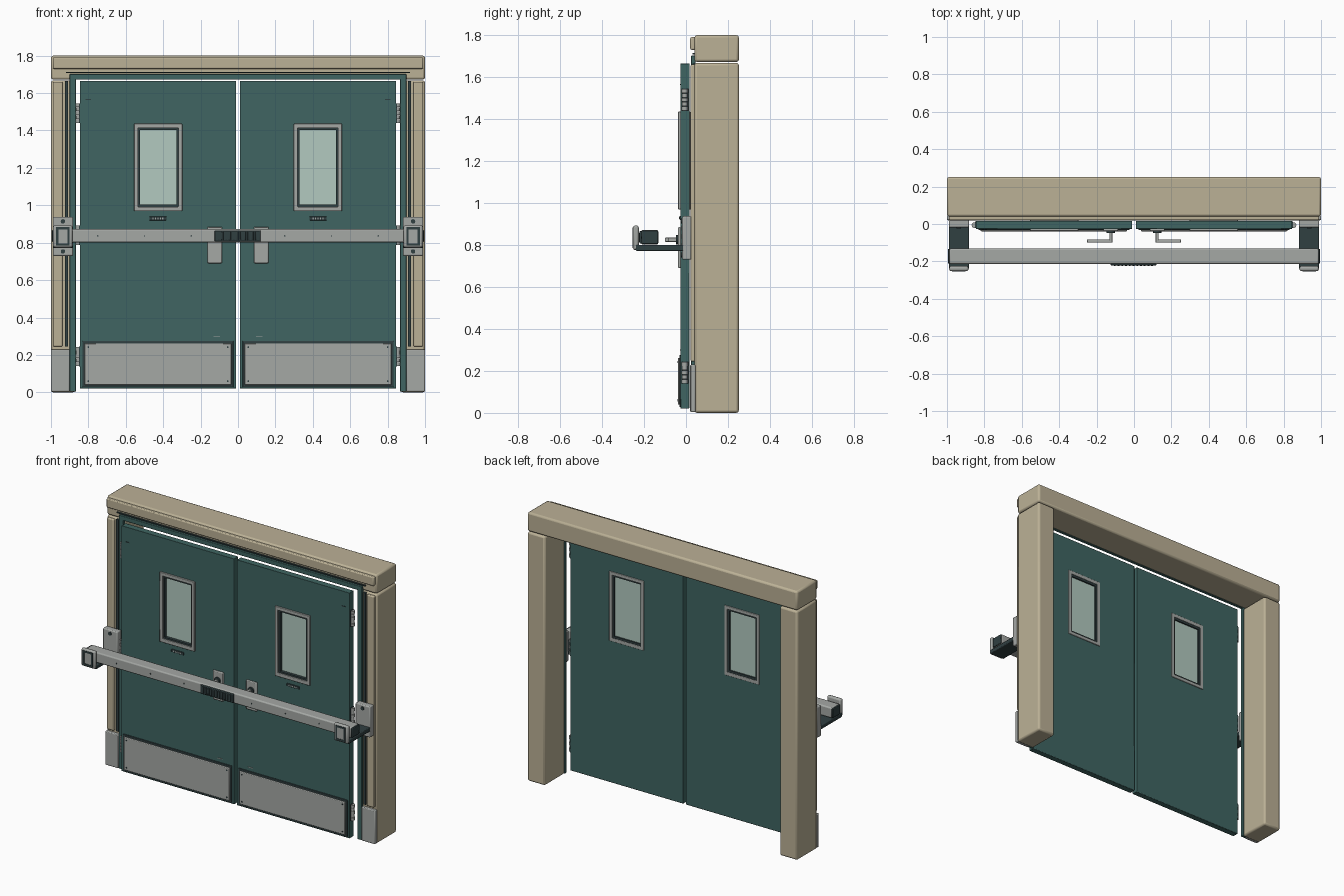
import bpy, bmesh, math
from mathutils import Matrix

if "Cube" in bpy.data.objects:
    bpy.data.objects.remove(bpy.data.objects["Cube"])


def material(name, rgb):
    m = bpy.data.materials.new(name)
    m.diffuse_color = (*rgb, 1)
    m.use_nodes = True
    m.node_tree.nodes["Principled BSDF"].inputs["Base Color"].default_value = m.diffuse_color
    return m


BEIGE = material("beige frame", (0.50, 0.44, 0.305))
TEAL = material("teal paint", (0.050, 0.130, 0.122))
STEEL = material("brushed steel", (0.376, 0.392, 0.376))
DARK = material("dark metal", (0.030, 0.050, 0.053))
GLASS = material("pale glass", (0.445, 0.590, 0.525))


def finish(name, bm, mat, bevel=0.0):
    bmesh.ops.recalc_face_normals(bm, faces=bm.faces)
    me = bpy.data.meshes.new(name)
    bm.to_mesh(me)
    bm.free()
    me.materials.append(mat)
    ob = bpy.data.objects.new(name, me)
    bpy.context.collection.objects.link(ob)
    if bevel:
        mod = ob.modifiers.new("edge", "BEVEL")
        mod.width = bevel
        mod.segments = 2
        mod.limit_method = "ANGLE"
    bpy.ops.object.select_all(action="DESELECT")
    ob.select_set(True)
    bpy.context.view_layer.objects.active = ob
    bpy.ops.object.shade_smooth_by_angle(angle=math.radians(40))
    return ob


def box(name, x, y, z, mat, bevel=0.0):
    """Box from (min, max) ranges."""
    bm = bmesh.new()
    size = [r[1] - r[0] for r in (x, y, z)]
    mid = [(r[1] + r[0]) / 2 for r in (x, y, z)]
    bmesh.ops.create_cube(bm, size=1, matrix=Matrix.Translation(mid) @ Matrix.Diagonal((*size, 1)))
    return finish(name, bm, mat, bevel)


def ring(name, ox, oz, ix, iz, y, mat, bevel=0.0):
    """Rectangular panel (ox, oz) with a rectangular hole (ix, iz)."""
    bm = bmesh.new()

    def loop(xs, zs, yy):
        return [bm.verts.new((a, yy, b)) for a, b in
                ((xs[0], zs[0]), (xs[1], zs[0]), (xs[1], zs[1]), (xs[0], zs[1]))]
    of, inf = loop(ox, oz, y[0]), loop(ix, iz, y[0])
    ob, inb = loop(ox, oz, y[1]), loop(ix, iz, y[1])
    for a, b in ((of, inf), (inf, inb), (inb, ob), (ob, of)):
        for i in range(4):
            j = (i + 1) % 4
            bm.faces.new((a[i], a[j], b[j], b[i]))
    return finish(name, bm, mat, bevel)


def cyl(name, pos, r, depth, mat, axis="Z", sides=16):
    bm = bmesh.new()
    rot = {"Z": Matrix(), "Y": Matrix.Rotation(math.pi / 2, 4, "X"),
           "X": Matrix.Rotation(math.pi / 2, 4, "Y")}[axis]
    bmesh.ops.create_cone(bm, cap_ends=True, segments=sides, radius1=r, radius2=r,
                          depth=depth, matrix=Matrix.Translation(pos) @ rot)
    return finish(name, bm, mat)


def grow(r, d):
    return (r[0] - d, r[1] + d)


# Header beam with its raised front trim and seal
box("header_beam", (-1, 1), (0.04, 0.252), (1.672, 1.8), BEIGE, 0.012)
box("header_trim", (-0.99, 0.99), (0.02, 0.045), (1.73, 1.79), BEIGE, 0.006)
box("header_seal", (-0.92, 0.92), (0.03, 0.045), (1.707, 1.714), DARK)
box("door_stop_top", (-0.9, 0.9), (0.024, 0.045), (1.672, 1.702), TEAL, 0.003)

for s, side in ((-1, "left"), (1, "right")):
    def sx(a, b):
        return (min(s * a, s * b), max(s * a, s * b))

    def part(name, x, y, z, mat, bevel=0.0):
        return box(side + "_" + name, sx(*x), y, z, mat, bevel)

    # Side post with trim, seal, shoe and door stop
    part("post", (0.87, 1.0), (0.04, 0.252), (0, 1.668), BEIGE, 0.012)
    part("post_trim", (0.938, 0.99), (0.022, 0.045), (0.245, 1.66), BEIGE, 0.006)
    part("post_seal", (0.908, 0.924), (0.03, 0.045), (0.245, 1.665), DARK)
    part("post_shoe", (0.9, 1.0), (0.02, 0.045), (0.004, 0.23), STEEL, 0.005)
    part("door_stop", (0.866, 0.9), (0.024, 0.045), (0.004, 1.702), TEAL, 0.003)

    # Door leaf with window opening
    wx, wz = sx(0.322, 0.532), (0.995, 1.41)
    ring(side + "_door", sx(0.01, 0.845), (0.02, 1.665), grow(wx, 0.006), grow(wz, 0.006),
         (-0.026, 0.016), TEAL, 0.003)
    box(side + "_window_glass", wx, (-0.008, 0.002), wz, GLASS)
    for n, y in (("front", (-0.037, -0.024)), ("back", (0.014, 0.021))):
        ring(side + "_window_frame_" + n, grow(wx, 0.024), grow(wz, 0.026),
             grow(wx, 0.003), grow(wz, 0.003), y, STEEL, 0.003)
    ring(side + "_window_gasket", grow(wx, 0.006), grow(wz, 0.006), grow(wx, -0.008),
         grow(wz, -0.008), (-0.027, 0.012), DARK)

    # Slotted label plate below the window
    part("vent_plate", (0.382, 0.474), (-0.031, -0.024), (0.92, 0.939), DARK, 0.002)
    for i in range(5):
        cx = 0.402 + i * 0.013
        part("vent_slot", (cx - 0.003, cx + 0.003), (-0.033, -0.03), (0.925, 0.934), STEEL)

    # Kick plate on dark backing with corner screws
    part("kick_backing", (0.024, 0.832), (-0.032, -0.024), (0.028, 0.275), DARK, 0.003)
    part("kick_plate", (0.036, 0.82), (-0.039, -0.03), (0.04, 0.262), STEEL, 0.004)
    for cx in (0.055, 0.8):
        for cz in (0.06, 0.242):
            cyl(side + "_kick_screw", (s * cx, -0.039, cz), 0.005, 0.004, DARK, "Y", 8)

    # Small marker strips on the leaf
    part("lower_marker", (0.095, 0.13), (-0.029, -0.025), (0.298, 0.302), STEEL)
    part("upper_marker", (0.785, 0.815), (-0.029, -0.025), (1.563, 1.567), DARK)

    # Lever handle
    part("handle_plate", (0.085, 0.163), (-0.038, -0.024), (0.69, 0.885), STEEL, 0.005)
    cyl(side + "_handle_rose", (s * 0.124, -0.042, 0.825), 0.022, 0.012, DARK, "Y")
    part("lever_stem", (0.115, 0.132), (-0.1, -0.035), (0.815, 0.835), STEEL, 0.003)
    part("lever_grip", (0.115, 0.252), (-0.1, -0.083), (0.815, 0.835), STEEL, 0.004)

    # Three hinges, each a leaf and banded knuckles
    for cz in (0.192, 0.84, 1.492):
        part("hinge_leaf", (0.838, 0.851), (-0.022, 0.014), (cz - 0.053, cz + 0.053), DARK)
        for i in range(5):
            cyl(side + "_hinge_knuckle", (s * 0.853, -0.006, cz + (i - 2) * 0.021),
                0.013 if i % 2 else 0.015, 0.019, STEEL)

    # Bar bracket: wall plate, shelf arm, upturned lip
    part("bracket_plate", (0.882, 0.99), (-0.018, 0.025), (0.73, 0.937), STEEL, 0.006)
    for cz in (0.753, 0.914):
        cyl(side + "_bracket_bolt", (s * 0.936, -0.019, cz), 0.012, 0.008, DARK, "Y", 12)
    part("bracket_arm", (0.882, 0.99), (-0.24, -0.01), (0.772, 0.8), DARK, 0.005)
    part("bracket_lip", (0.885, 0.988), (-0.252, -0.225), (0.775, 0.893), STEEL, 0.01)
    ring(side + "_lip_inlay", sx(0.9, 0.973), (0.785, 0.883), sx(0.912, 0.961), (0.797, 0.871),
         (-0.255, -0.248), DARK)

    # Dark end cap of the bar and its screws
    part("bar_end_cap", (0.985, 0.994), (-0.212, -0.133), (0.804, 0.868), DARK, 0.004)
    for cx in (0.25, 0.5, 0.75):
        cyl(side + "_bar_screw", (s * cx, -0.213, 0.836), 0.004, 0.004, DARK, "Y", 8)

# Locking bar with ribbed centre grip
box("locking_bar", (-0.988, 0.988), (-0.213, -0.132), (0.802, 0.872), STEEL, 0.008)
box("grip_pad", (-0.125, 0.12), (-0.221, -0.208), (0.806, 0.866), DARK, 0.004)
for i in range(11):
    cx = -0.103 + i * 0.02
    box("grip_rib", (cx - 0.005, cx + 0.005), (-0.225, -0.219), (0.814, 0.858), DARK, 0.002)
